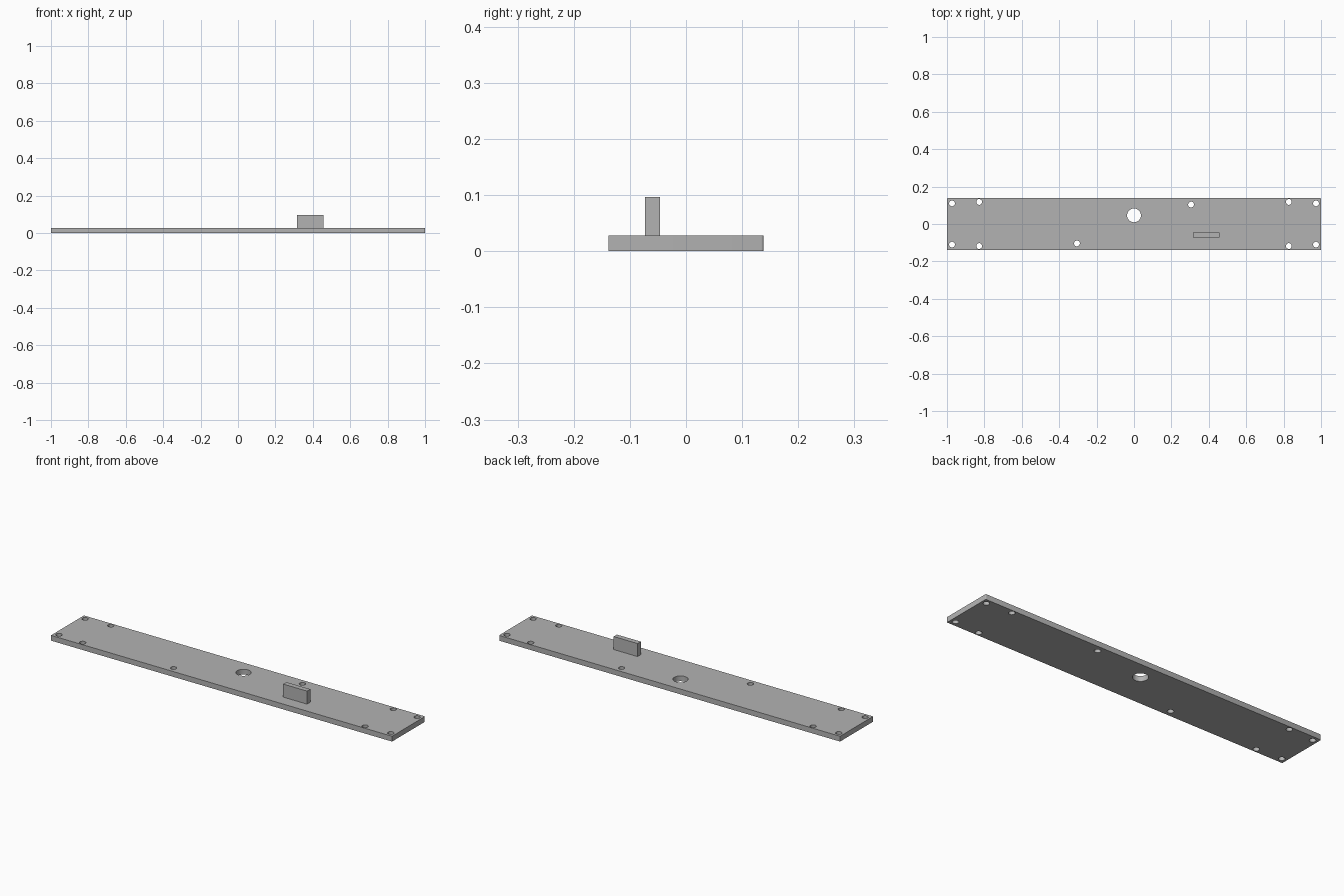
import bpy
import bmesh

if "Cube" in bpy.data.objects:
    bpy.data.objects.remove(bpy.data.objects["Cube"], do_unlink=True)

THICK = 0.028
HALF_Y = 0.138

grey = bpy.data.materials.new("plain grey")
grey.use_nodes = True
grey.diffuse_color = (0.45, 0.45, 0.45, 1)
grey.node_tree.nodes["Principled BSDF"].inputs["Base Color"].default_value = (0.45, 0.45, 0.45, 1)


def finish(name, bm):
    mesh = bpy.data.meshes.new(name)
    bm.to_mesh(mesh)
    bm.free()
    mesh.materials.append(grey)
    obj = bpy.data.objects.new(name, mesh)
    bpy.context.collection.objects.link(obj)
    return obj


def box(name, low, high, round_back=0):
    bm = bmesh.new()
    bmesh.ops.create_cube(bm, size=1)
    for v in bm.verts:
        for i in range(3):
            v.co[i] = high[i] if v.co[i] > 0 else low[i]
    if round_back:
        edges = [e for e in bm.edges
                 if all(v.co.y > 0 for v in e.verts)
                 and abs(e.verts[0].co.z - e.verts[1].co.z) > 0.001]
        bmesh.ops.bevel(bm, geom=edges, offset=round_back, segments=4,
                        profile=0.5, affect='EDGES')
    return finish(name, bm)


# Base plate with slightly rounded back corners
plate = box("base_plate", (-1, -HALF_Y, 0), (1, HALF_Y, THICK), 0.004)

# Hole positions: mirrored end pairs, two diagonal holes, one large hole
holes = [(sx * x, sy * y, 0.0155)
         for x, y in ((0.973, 0.11), (0.828, 0.118))
         for sx in (-1, 1) for sy in (-1, 1)]
holes += [(0.305, 0.104, 0.0155), (-0.305, -0.104, 0.0155), (0, 0.046, 0.037)]

bm = bmesh.new()
for x, y, radius in holes:
    made = bmesh.ops.create_cone(bm, cap_ends=True, segments=32,
                                 radius1=radius, radius2=radius, depth=0.1)
    bmesh.ops.translate(bm, verts=made["verts"], vec=(x, y, THICK / 2))
cutter = finish("hole_cutter", bm)
cutter.hide_render = True

# Drill the plate and discard the cutter
drill = plate.modifiers.new("holes", 'BOOLEAN')
drill.operation = 'DIFFERENCE'
drill.solver = 'EXACT'
drill.object = cutter
bpy.ops.object.select_all(action='DESELECT')
bpy.context.view_layer.objects.active = plate
plate.select_set(True)
bpy.ops.object.modifier_apply(modifier=drill.name)
bpy.data.objects.remove(cutter, do_unlink=True)
bpy.ops.object.shade_smooth_by_angle()

# Upright tab standing on the plate
box("upright_tab", (0.316, -0.073, THICK), (0.456, -0.046, 0.097))
